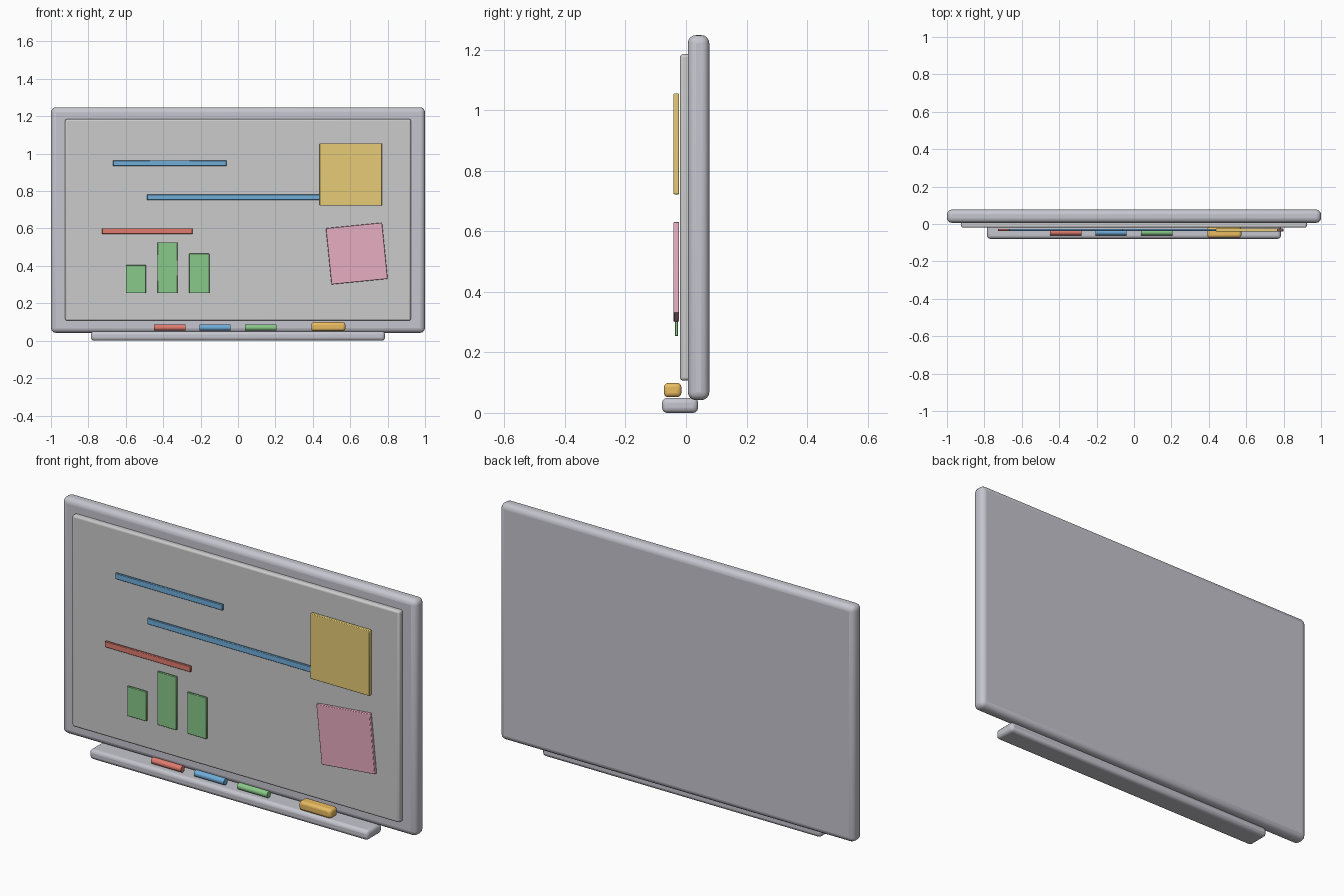
import bpy
from math import pi

if "Cube" in bpy.data.objects:
    bpy.data.objects.remove(bpy.data.objects["Cube"])


def material(name, rgb):
    m = bpy.data.materials.new(name)
    m.diffuse_color = (*rgb, 1)
    m.use_nodes = True
    m.node_tree.nodes["Principled BSDF"].inputs["Base Color"].default_value = m.diffuse_color
    return m


BLUE = material("blue", (0.16, 0.42, 0.70))
RED = material("red", (0.75, 0.20, 0.16))
GREEN = material("green", (0.25, 0.58, 0.25))
YELLOW = material("yellow", (0.80, 0.60, 0.18))
PINK = material("pink", (0.80, 0.42, 0.53))
ORANGE = material("orange", (0.82, 0.50, 0.12))
FRAME = material("frame_grey", (0.56, 0.56, 0.62))


def finish(o, name, mat):
    o.name = name
    if mat:
        o.data.materials.append(mat)
    bpy.ops.object.shade_smooth_by_angle()
    return o


def box(name, x, y, z, bevel=0.0, mat=None, tilt=0.0, segments=3):
    """Bevelled box from (min, max) ranges on each axis."""
    bpy.ops.mesh.primitive_cube_add(size=1, location=[sum(r) / 2 for r in (x, y, z)])
    o = bpy.context.object
    o.scale = [r[1] - r[0] for r in (x, y, z)]
    bpy.ops.object.transform_apply(location=False, rotation=False, scale=True)
    o.rotation_euler.y = tilt
    if bevel:
        b = o.modifiers.new("bevel", 'BEVEL')
        b.width = bevel
        b.segments = segments
    return finish(o, name, mat)


# Frame, writing surface and tray
box("frame", (-1, 1), (0.006, 0.077), (0.042, 1.248), 0.027, FRAME, segments=4)
box("writing_surface", (-0.924, 0.924), (-0.02, 0.02), (0.107, 1.185), 0.01)
box("tray", (-0.786, 0.786), (-0.079, 0.04), (0, 0.05), 0.017, FRAME)

# Written lines
INK = (-0.037, -0.026)
for name, x, z, mat in (("line_upper", (-0.668, -0.062), 0.949, BLUE),
                        ("line_middle", (-0.486, 0.49), 0.767, BLUE),
                        ("line_lower", (-0.727, -0.243), 0.586, RED)):
    box(name, x, INK, (z - 0.015, z + 0.015), 0.002, mat, segments=1)

# Bar chart
for i, (x, top) in enumerate(((-0.546, 0.405), (-0.377, 0.526), (-0.207, 0.465))):
    box(f"chart_bar_{i + 1}", (x - 0.054, x + 0.054), INK, (0.254, top), 0.002, GREEN, segments=1)

# Sticky notes
NOTE = (-0.041, -0.023)
box("note_yellow", (0.437, 0.77), NOTE, (0.722, 1.055), 0.003, YELLOW, segments=2)
box("note_pink", (0.484, 0.786), NOTE, (0.315, 0.617), 0.003, PINK, tilt=-0.1, segments=2)

# Markers and eraser resting on the tray
for name, x, mat in (("marker_red", -0.365, RED), ("marker_blue", -0.123, BLUE),
                     ("marker_green", 0.121, GREEN)):
    bpy.ops.mesh.primitive_cylinder_add(vertices=16, radius=0.0165, depth=0.168,
                                        location=(x, -0.044, 0.0705), rotation=(0, pi / 2, 0))
    finish(bpy.context.object, name, mat)
box("eraser", (0.392, 0.574), (-0.073, -0.015), (0.052, 0.099), 0.014, ORANGE)
